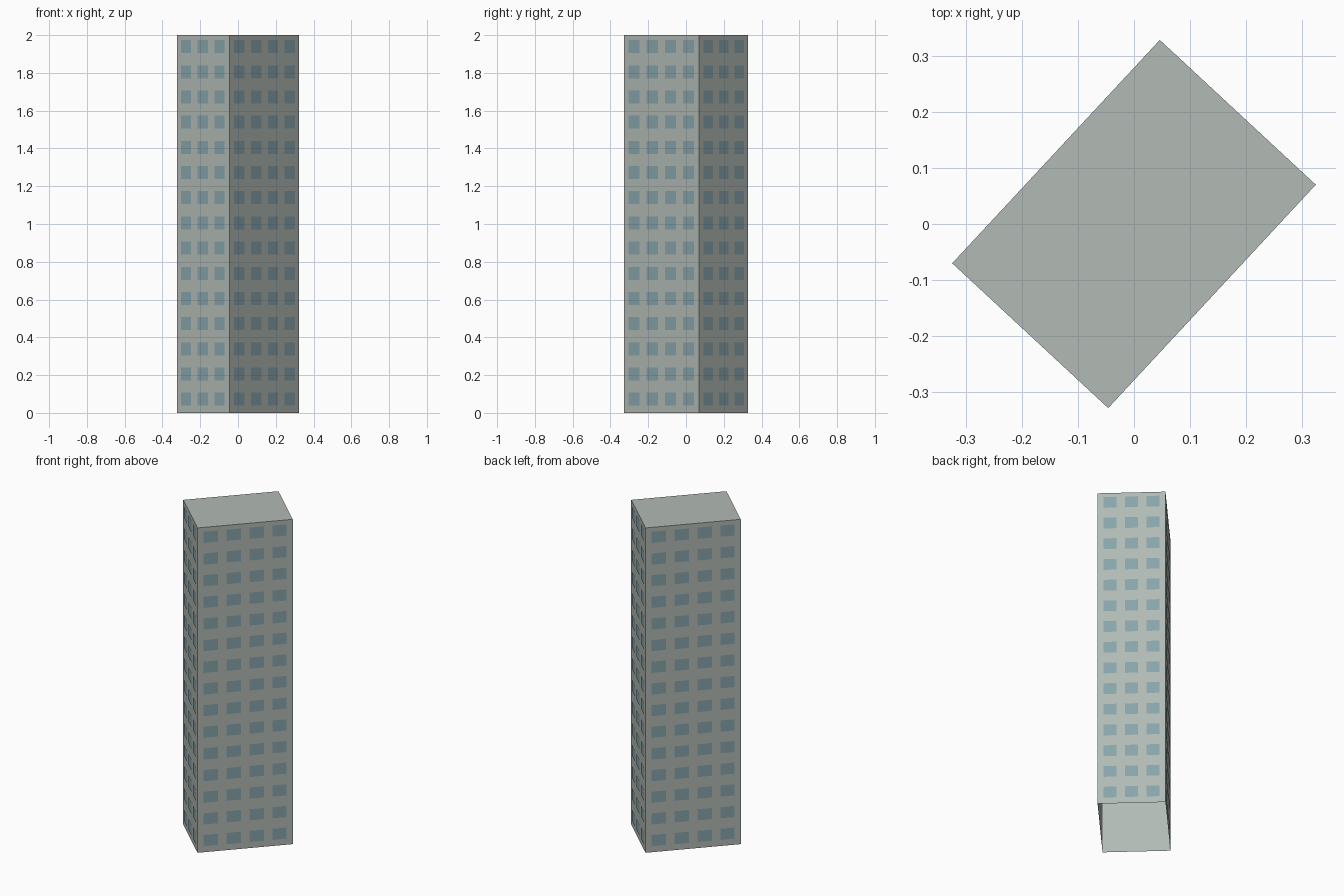
import bpy
import bmesh
from mathutils import Vector

if "Cube" in bpy.data.objects:
    bpy.data.objects.remove(bpy.data.objects["Cube"])

HEIGHT = 2.0
ROWS = 15
OFFSET = 0.002  # how far the panes sit in front of the walls


def material(name, rgb):
    mat = bpy.data.materials.new(name)
    mat.diffuse_color = (*rgb, 1.0)
    mat.use_nodes = True
    mat.node_tree.nodes["Principled BSDF"].inputs["Base Color"].default_value = mat.diffuse_color
    return mat


def add_object(name, bm, mat):
    mesh = bpy.data.meshes.new(name)
    bm.to_mesh(mesh)
    bm.free()
    mesh.materials.append(mat)
    obj = bpy.data.objects.new(name, mesh)
    bpy.context.collection.objects.link(obj)


def quad(bm, points):
    return bm.faces.new([bm.verts.new(p) for p in points])


concrete = material("grey concrete", (0.445, 0.491, 0.462))
glass = material("blue grey glass", (0.25, 0.376, 0.413))

# Tower footprint, counter-clockwise from the front corner
corners = [Vector(c) for c in ((-0.046, -0.328, 0), (0.324, 0.07, 0),
                               (0.046, 0.328, 0), (-0.324, -0.07, 0))]
up = Vector((0, 0, HEIGHT))

# Tower shell: four walls and a flat roof, open underneath
bm = bmesh.new()
low = [bm.verts.new(c) for c in corners]
high = [bm.verts.new(c + up) for c in corners]
for i in range(4):
    j = (i + 1) % 4
    bm.faces.new((low[i], low[j], high[j], high[i]))
bm.faces.new(high)
add_object("tower_walls", bm, concrete)

# Window panes: four columns on the wide walls, three on the narrow ones
LAYOUT = ((4, 0.064, 0.148, 0.2413), (3, 0.085, 0.195, 0.3175))
for i, side in enumerate(("front_right", "back_right", "back_left", "front_left")):
    start, end = corners[i], corners[(i + 1) % 4]
    along = end - start
    out = Vector((along.y, -along.x, 0)).normalized() * OFFSET
    columns, margin, width, pitch = LAYOUT[i % 2]
    bm = bmesh.new()
    for row in range(ROWS):
        z0 = Vector((0, 0, 0.038 + row * HEIGHT / ROWS))
        z1 = z0 + Vector((0, 0, 0.069))
        for col in range(columns):
            a = start + along * (margin + col * pitch) + out
            b = a + along * width
            quad(bm, (a + z0, b + z0, b + z1, a + z1))
    add_object(side + "_windows", bm, glass)
